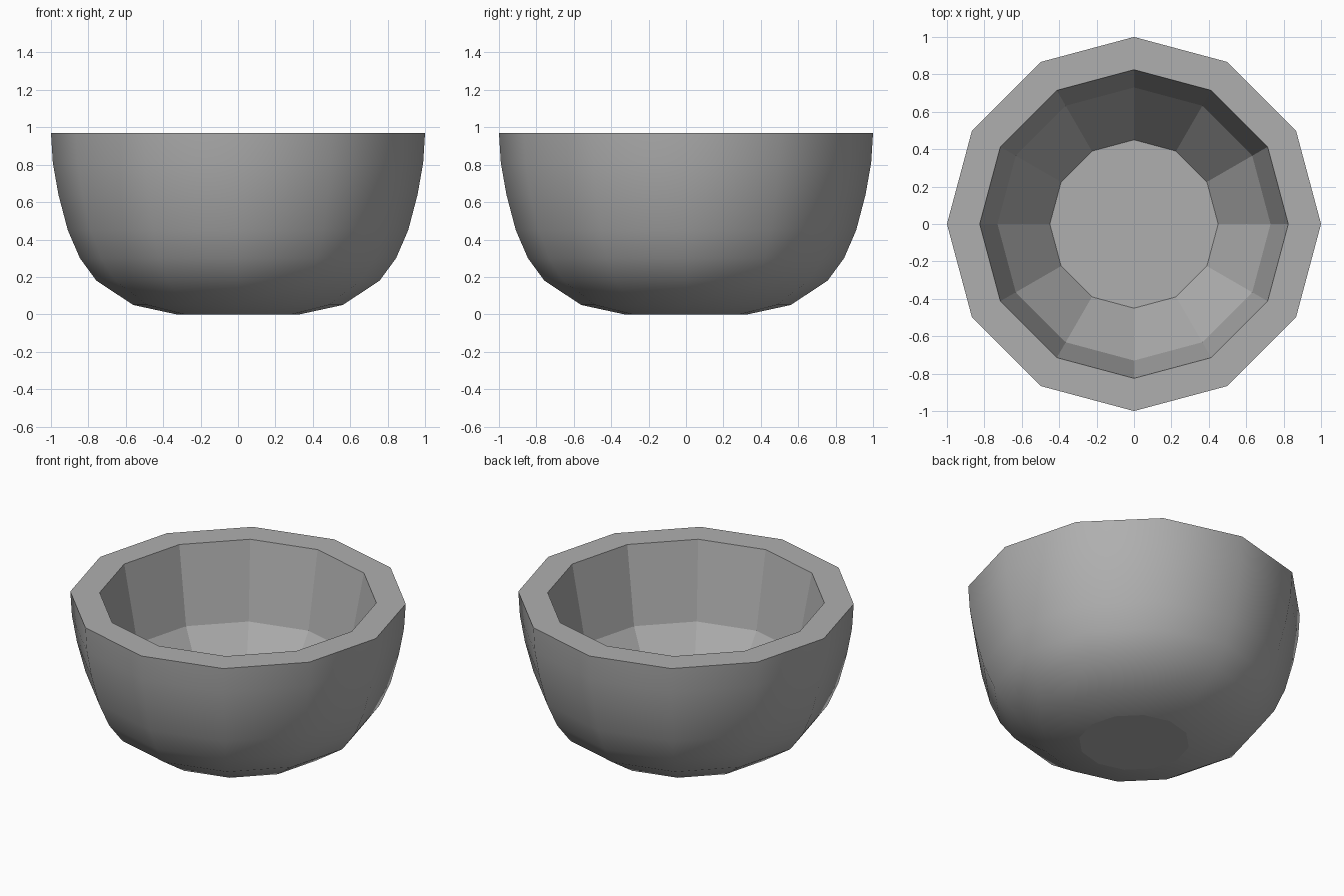
import bpy, bmesh
from math import cos, sin, pi

if "Cube" in bpy.data.objects:
    bpy.data.objects.remove(bpy.data.objects["Cube"])

SIDES = 12
# (radius, height) profiles
OUTER = [(0.33, 0), (0.56, 0.05), (0.757, 0.18), (0.845, 0.3), (0.91, 0.45),
         (0.96, 0.64), (0.99, 0.81), (1.0, 0.97)]
INNER = [(0.825, 0.97), (0.73, 0.475), (0.45, 0.07)]

bm = bmesh.new()
profile = OUTER + INNER
rings = [[bm.verts.new((r * cos(2 * pi * i / SIDES), r * sin(2 * pi * i / SIDES), z))
          for i in range(SIDES)] for r, z in profile]

# Walls: smooth outside, flat rim and inside
for k, (low, high) in enumerate(zip(rings, rings[1:])):
    for i in range(SIDES):
        j = (i + 1) % SIDES
        face = bm.faces.new((low[i], low[j], high[j], high[i]))
        face.smooth = k < len(OUTER) - 1

# Flat underside and inner floor
bm.faces.new(rings[0][::-1])
bm.faces.new(rings[-1])
# Crisp rim edge
for e in bm.edges:
    if all(v in rings[len(OUTER) - 1] for v in e.verts):
        e.smooth = False

mesh = bpy.data.meshes.new("bowl")
bm.to_mesh(mesh)
bm.free()
bowl = bpy.data.objects.new("bowl", mesh)
bpy.context.collection.objects.link(bowl)

# Dark grey finish
grey = bpy.data.materials.new("dark_grey")
grey.diffuse_color = (0.43, 0.43, 0.43, 1)
grey.use_nodes = True
grey.node_tree.nodes["Principled BSDF"].inputs["Base Color"].default_value = grey.diffuse_color
mesh.materials.append(grey)
